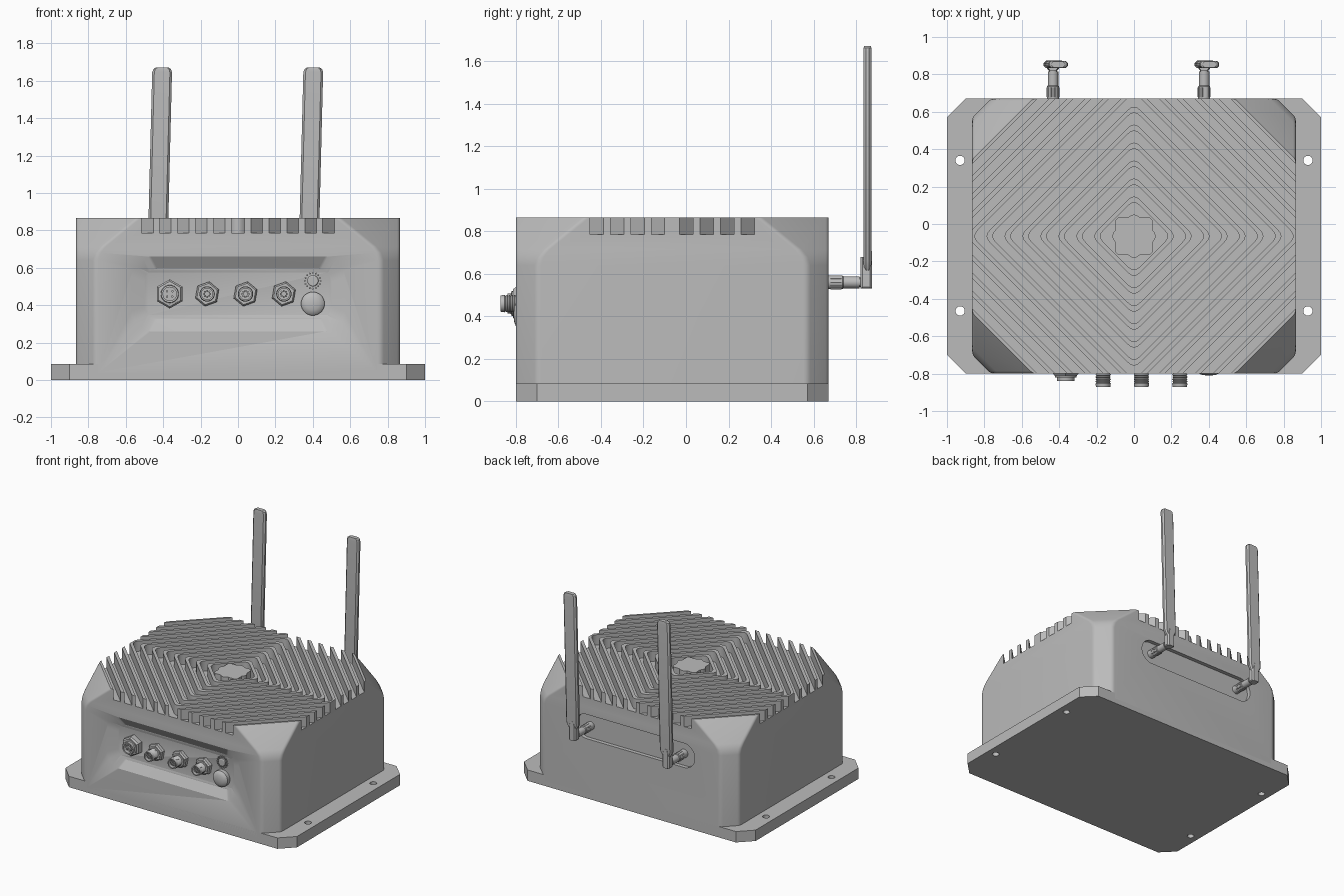
import bpy, bmesh, math
from mathutils import Vector

cube = bpy.data.objects.get("Cube")
if cube:
    bpy.data.objects.remove(cube)

grey = bpy.data.materials.new("cast_grey")
grey.use_nodes = True
grey.diffuse_color = (0.5, 0.5, 0.5, 1)
grey.node_tree.nodes["Principled BSDF"].inputs["Base Color"].default_value = (0.5, 0.5, 0.5, 1)

YC = -0.065             # body centre in y
HX, HY = 0.865, 0.735   # body half sizes
TOP, FIN_BASE = 0.865, 0.785
FLOOR = -0.76           # floor of the front recess
SOCKET_Z = 0.46
parts = []


def loft(name, rings, closed=False):
    """Skin a list of equal-length 3D rings; cap the ends unless closed."""
    bm = bmesh.new()
    loops = [[bm.verts.new(p) for p in ring] for ring in rings]
    n = len(loops[0])
    pairs = list(zip(loops, loops[1:] + loops[:1]))
    for a, b in (pairs if closed else pairs[:-1]):
        for i in range(n):
            j = (i + 1) % n
            bm.faces.new((a[i], a[j], b[j], b[i]))
    if not closed:
        bm.faces.new(loops[0])
        bm.faces.new(loops[-1])
    bmesh.ops.recalc_face_normals(bm, faces=bm.faces)
    mesh = bpy.data.meshes.new(name)
    bm.to_mesh(mesh)
    bm.free()
    mesh.materials.append(grey)
    obj = bpy.data.objects.new(name, mesh)
    bpy.context.collection.objects.link(obj)
    parts.append(obj)
    return obj


def rounded(points, d, seg=4):
    """Round each polygon corner, starting d away from it."""
    out = []
    pts = [Vector(p) for p in points]
    for i, p in enumerate(pts):
        a = p + (pts[i - 1] - p).normalized() * d
        b = p + (pts[(i + 1) % len(pts)] - p).normalized() * d
        for s in range(seg + 1):
            t = s / seg
            out.append(a * (1 - t) ** 2 + p * 2 * t * (1 - t) + b * t * t)
    return out


def octagon(hx, hy, c):
    return [(hx, c - hy), (hx, hy - c), (hx - c, hy), (c - hx, hy),
            (-hx, hy - c), (-hx, c - hy), (c - hx, -hy), (hx - c, -hy)]


def level(points, z, y=YC, x=0):
    return [(p[0] + x, p[1] + y, z) for p in points]


def upright(points, y, x=0, z=0):
    return [(p[0] + x, y, p[1] + z) for p in points]


def circle(r, n, turn=0):
    return [(r * math.cos(turn + math.tau * i / n), r * math.sin(turn + math.tau * i / n)) for i in range(n)]


def lathe(name, x, z, profile, n=24, turn=0):
    """Stack circles of (radius, y) along the y axis."""
    return loft(name, [upright(circle(r, n, turn), y, x, z) for r, y in profile])


def cut(target, cutter):
    cutter.hide_render = True
    mod = target.modifiers.new("cut", 'BOOLEAN')
    mod.operation, mod.solver, mod.object = 'DIFFERENCE', 'EXACT', cutter
    bpy.context.view_layer.objects.active = target
    bpy.ops.object.modifier_apply(modifier=mod.name)
    parts.remove(cutter)
    bpy.data.objects.remove(cutter)


# Housing: vertical corner chamfers that sweep inward near the top
body = loft("housing", [level(rounded(octagon(HX, HY, c), 0.02), z) for z, c in
                        ((0.04, 0.1), (0.64, 0.1), (0.68, 0.112), (0.715, 0.14), (TOP, 0.325))])

# Cooling grooves: concentric rounded diamonds around a star-shaped boss
for n in range(-3, 9):
    k = 0.90 - 0.096 * n
    inner, outer = [rounded([(r, 0), (0, r), (-r, 0), (0, -r)], 0.045) for r in (k, k + 0.063)]
    cut(body, loft("groove_cutter", [level(outer, FIN_BASE), level(outer, 1),
                                     level(inner, 1), level(inner, FIN_BASE)], closed=True))
loft("centre_boss", [level(octagon(0.1, 0.1, 0.015), z) for z in (FIN_BASE - 0.02, TOP)])

# Front connector recess with sloping walls
cut(body, loft("front_recess_cutter",
               [upright(rounded(octagon(hx, hz, c), 0.03), y, 0, SOCKET_Z) for y, hx, hz, c in
                ((-0.86, 0.57, 0.2, 0.075), (-0.80, 0.57, 0.2, 0.075), (FLOOR, 0.5, 0.135, 0.04))]))

# Back antenna recess, a shallow slot with round ends
slot = [(x + math.copysign(0.42, x), z) for x, z in circle(0.095, 32, math.pi / 32)]
cut(body, loft("back_recess_cutter", [upright(slot, y, -0.03, 0.56) for y in (0.64, 0.75)]))

# Mounting flange with four screw holes
flange = loft("mounting_flange", [level(octagon(1, HY, 0.1), z) for z in (0, 0.085)])
for x in (-0.93, 0.93):
    for y in (0.34, -0.465):
        cut(flange, loft("hole_cutter", [level(circle(0.025, 24), z, y, x) for z in (-0.1, 0.2)]))


def pins(name, x, r, count, y):
    for px, pz in circle(r, count, math.pi / 4):
        lathe(name, x + px, SOCKET_Z + pz, [(0.006, FLOOR), (0.006, y)], 8)


# Power socket: hex nut, collar and four pins
lathe("power_nut", -0.365, SOCKET_Z, [(0.078, FLOOR), (0.078, -0.80), (0.068, -0.812)], 6, math.pi / 6)
lathe("power_socket", -0.365, SOCKET_Z,
      [(0.058, FLOOR), (0.058, -0.82), (0.048, -0.822), (0.046, -0.84), (0.036, -0.84), (0.036, -0.79)])
pins("power_pin", -0.365, 0.02, 4, -0.83)

# Three threaded sockets with hex nuts
thread = [(r, -0.80 - 0.012 * i - dy) for i in range(5) for r, dy in ((0.036, 0), (0.041, 0.006))]
for x in (-0.165, 0.04, 0.245):
    lathe("socket_nut", x, SOCKET_Z, [(0.067, FLOOR), (0.067, -0.785), (0.058, -0.795)], 6, math.pi / 9)
    lathe("threaded_socket", x, SOCKET_Z,
          [(0.05, FLOOR), (0.05, -0.80)] + thread + [(0.038, -0.872), (0.03, -0.872), (0.03, -0.83)])
    pins("socket_pin", x, 0.016, 8, -0.86)

# Pressure vent with a notched rim, and a domed button
lathe("vent_cap", 0.4, 0.53, [(0.03, FLOOR), (0.03, FLOOR - 0.012), (0.024, FLOOR - 0.016)])
for i, (px, pz) in enumerate(circle(0.042, 16)):
    lathe("vent_tooth", 0.4 + px, 0.53 + pz, [(0.006, FLOOR), (0.006, FLOOR - 0.01)], 4, math.tau * i / 16)
lathe("button", 0.4, 0.408, [(0.063, FLOOR), (0.063, -0.79), (0.055, -0.799), (0.035, -0.807), (0.01, -0.81)], 32)

# Two antennas: threaded stub, hinge knuckle and slightly leaning blade
PIVOT_Z = 0.56
for x in (-0.433, 0.375):
    lathe("antenna_stub", x, PIVOT_Z,
          [(0.032, 0.63), (0.032, 0.735), (0.028, 0.74), (0.028, 0.815), (0.022, 0.815), (0.022, 0.83)], 20)
    for px, pz in circle(0.031, 10):
        lathe("stub_grip", x + px, PIVOT_Z + pz, [(0.004, 0.68), (0.004, 0.73)], 6)
    loft("antenna_hinge", [level(octagon(hx, 0.027, 0.01), z, 0.847, x) for z, hx in
                           ((0.532, 0.026), (0.538, 0.031), (0.63, 0.031), (0.68, 0.024))])
    loft("antenna_blade", [level(octagon(hx, hy, hy * 0.6), z, 0.853, x + 0.025 * (z - PIVOT_Z))
                           for z, hx, hy in ((0.615, 0.03, 0.014), (0.66, 0.053, 0.02), (1.645, 0.053, 0.019),
                                             (1.662, 0.047, 0.018), (1.67, 0.035, 0.016))])

# Smooth the curved faces, keep edges crisp
bpy.ops.object.select_all(action='DESELECT')
for obj in parts:
    obj.select_set(True)
bpy.context.view_layer.objects.active = body
bpy.ops.object.shade_smooth_by_angle(angle=math.radians(30))
